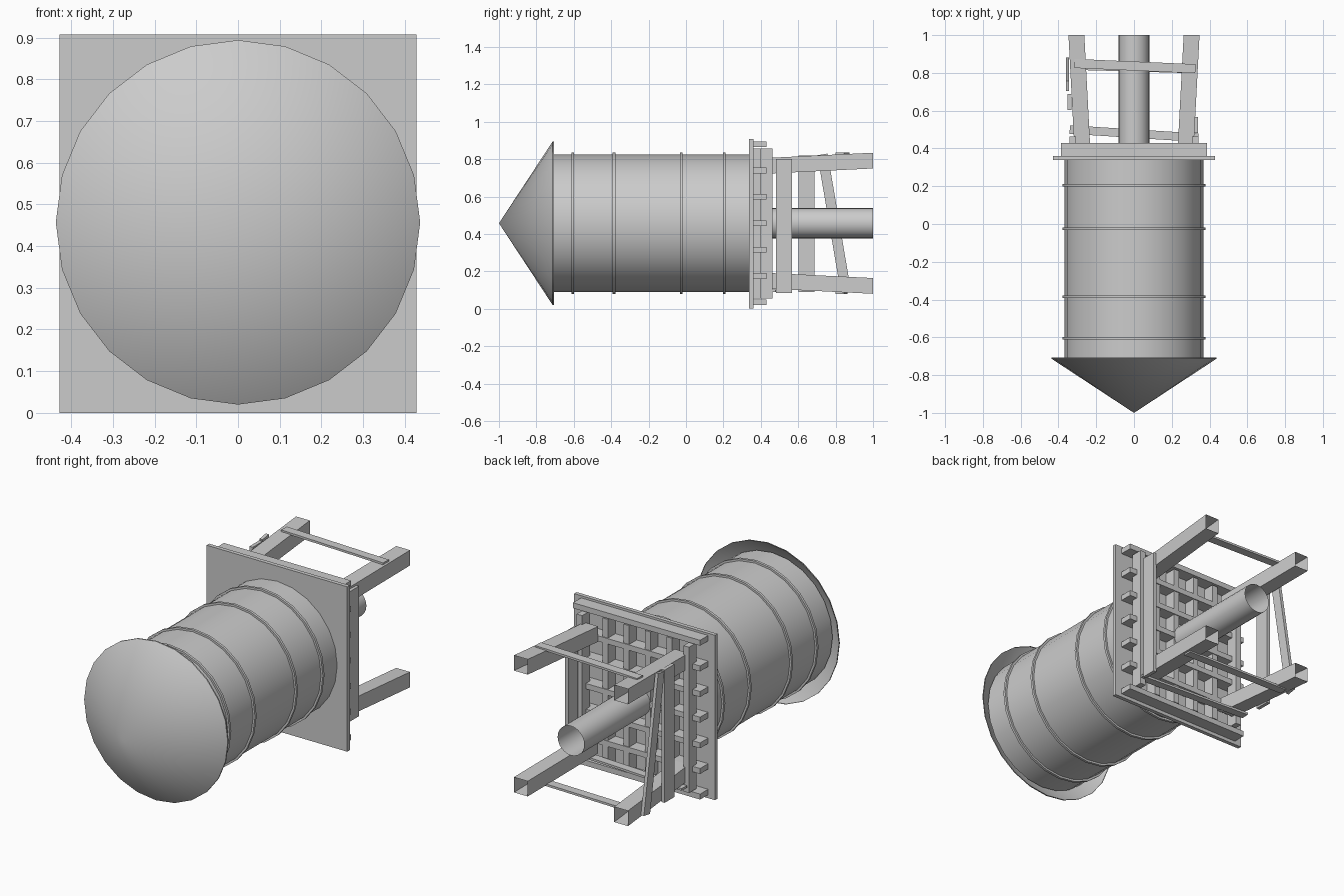
import bpy, bmesh, math
from mathutils import Vector, Matrix

if "Cube" in bpy.data.objects:
    bpy.data.objects.remove(bpy.data.objects["Cube"])

CZ = 0.457   # height of the tower's axis (it lies along y)


def finish(name, bm, smooth=False):
    me = bpy.data.meshes.new(name)
    bm.to_mesh(me)
    bm.free()
    ob = bpy.data.objects.new(name, me)
    bpy.context.collection.objects.link(ob)
    if smooth:
        bpy.ops.object.select_all(action='DESELECT')
        ob.select_set(True)
        bpy.context.view_layer.objects.active = ob
        bpy.ops.object.shade_smooth_by_angle(angle=math.radians(35))
    return ob


def box(name, x, y, z):
    """Box from (min, max) ranges."""
    bm = bmesh.new()
    bmesh.ops.create_cube(bm, size=1)
    for v in bm.verts:
        v.co = Vector([(r[0] + r[1]) / 2 + c * (r[1] - r[0]) for r, c in zip((x, y, z), v.co)])
    return finish(name, bm)


def lathe(name, profile, sides=24):
    """Revolve (radius, y) points around the tower's axis."""
    bm = bmesh.new()
    rings = []
    for r, y in profile:
        if r == 0:
            rings.append([bm.verts.new((0, y, CZ))] * sides)
        else:
            rings.append([bm.verts.new((r * math.cos(2 * math.pi * i / sides), y,
                                        CZ + r * math.sin(2 * math.pi * i / sides)))
                          for i in range(sides)])
    for a, b in zip(rings, rings[1:]):
        for i in range(sides):
            j = (i + 1) % sides
            bm.faces.new(list(dict.fromkeys((a[i], a[j], b[j], b[i]))))
    bmesh.ops.recalc_face_normals(bm, faces=bm.faces)
    return finish(name, bm, True)


def board(name, a, b, width, thick, face):
    """Flat board from a to b; face is the direction of its thin side."""
    a, b, n = Vector(a), Vector(b), Vector(face)
    d = (b - a).normalized()
    s = d.cross(n).normalized()
    n = s.cross(d)
    m = Matrix((d * (b - a).length, s * width, n * thick)).transposed().to_4x4()
    m.translation = (a + b) / 2
    bm = bmesh.new()
    bmesh.ops.create_cube(bm, size=1, matrix=m)
    bmesh.ops.recalc_face_normals(bm, faces=bm.faces)
    return finish(name, bm)


# Conical roof with thin rim, open underneath
lathe("roof", [(0, -1.0), (0.437, -0.713), (0.437, -0.706)])

# Tank and its hoops
lathe("tank", [(0, -0.75), (0.367, -0.75), (0.367, 0.34)])
for y in (-0.605, -0.385, -0.025, 0.205):
    lathe("hoop", [(0.365, y - 0.007), (0.378, y - 0.007), (0.378, y + 0.007), (0.365, y + 0.007)])

# Feed pipe, open at the end
lathe("feed_pipe", [(0.081, 0.36), (0.081, 1.0)])

# Platform with the lattice of beams underneath
box("platform", (-0.428, 0.428), (0.338, 0.36), (0, 0.907))
for i in range(7):
    z = CZ + (i - 3) * 0.141
    box("joist", (-0.387, 0.387), (0.36, 0.43), (z - 0.015, z + 0.015))
for i in range(6):
    x = (i - 2.5) * 0.13
    edge = i in (0, 5)
    box("girder" if edge else "cross_joist", (x - 0.017, x + 0.017),
        (0.395, 0.462) if edge else (0.36, 0.425), (0.055, 0.857))

# Four splayed square legs, hollow and open at the foot
for sx in (-1, 1):
    for sz in (-1, 1):
        bm = bmesh.new()
        rings = []
        for y, cx, cz in ((0.43, 0.275, 0.307), (1.0, 0.305, 0.335)):
            rings.append([bm.verts.new((sx * cx + u * 0.042, y, CZ + sz * cz + w * 0.042))
                          for u, w in ((-1, -1), (1, -1), (1, 1), (-1, 1))])
        bm.faces.new(rings[0])
        for i in range(4):
            j = (i + 1) % 4
            bm.faces.new((rings[0][i], rings[0][j], rings[1][j], rings[1][i]))
        bmesh.ops.recalc_face_normals(bm, faces=bm.faces)
        finish("leg", bm)

# Boards nailed across the legs
board("top_brace", (-0.315, 0.85, 0.829), (0.325, 0.822, 0.829), 0.048, 0.012, (0, 0, 1))
board("bottom_brace_outer", (-0.315, 0.84, 0.086), (0.325, 0.822, 0.086), 0.048, 0.012, (0, 0, 1))
board("bottom_brace_inner", (-0.34, 0.50, 0.096), (0.34, 0.457, 0.096), 0.045, 0.012, (0, 0, 1))
board("right_brace", (0.33, 0.523, 0.085), (0.33, 0.523, 0.80), 0.085, 0.02, (1, 0, 0))
board("left_brace", (-0.342, 0.645, 0.09), (-0.342, 0.645, 0.82), 0.085, 0.02, (1, 0, 0))
board("left_slanted_brace", (-0.352, 0.855, 0.09), (-0.352, 0.73, 0.825), 0.055, 0.018, (1, 0, 0))
